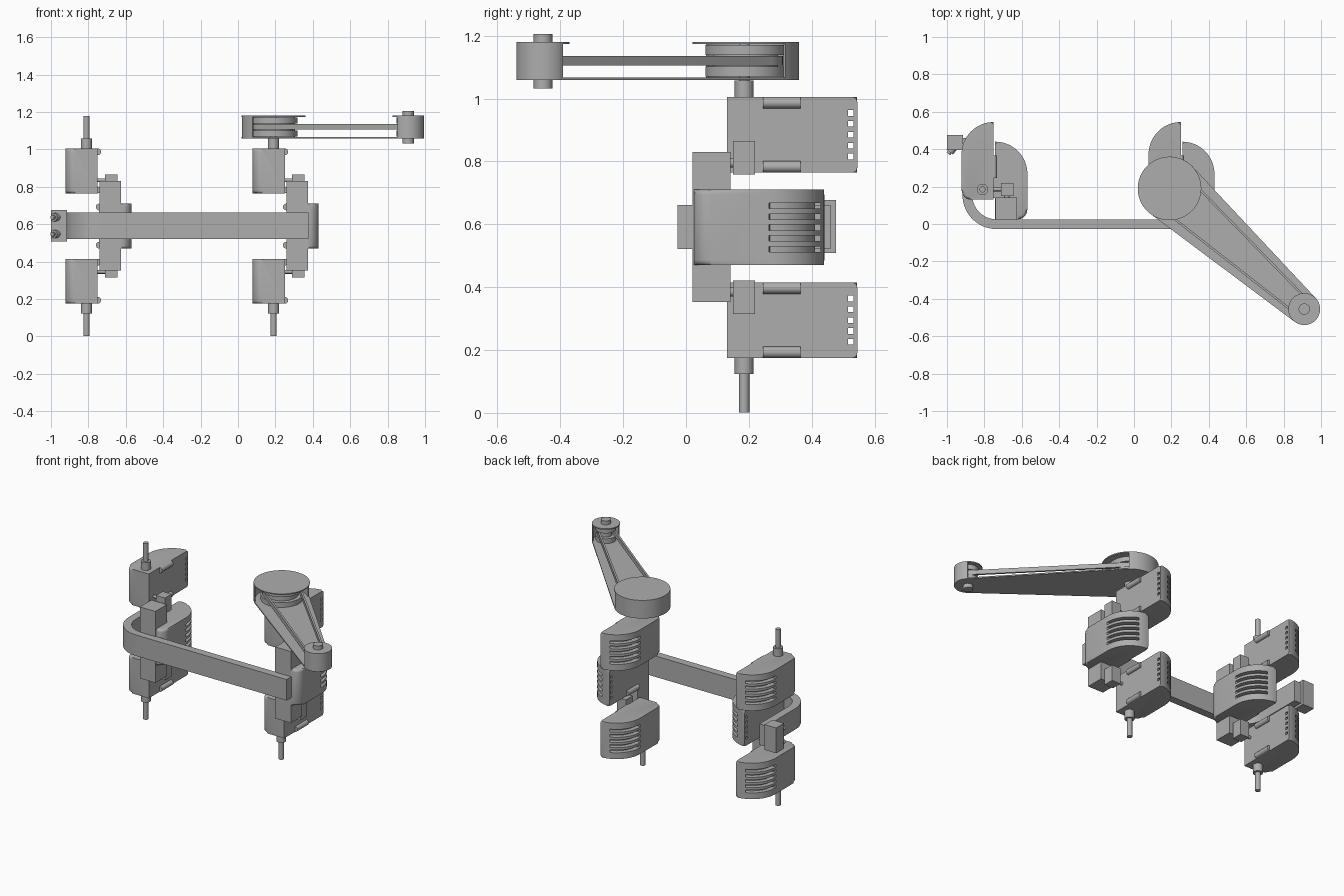
import bpy, bmesh, math
from mathutils import Vector, Matrix

if "Cube" in bpy.data.objects:
    bpy.data.objects.remove(bpy.data.objects["Cube"])

grey = bpy.data.materials.new("plain grey")
grey.diffuse_color = (0.42, 0.42, 0.42, 1)
grey.use_nodes = True
grey.node_tree.nodes["Principled BSDF"].inputs["Base Color"].default_value = grey.diffuse_color


def finish(name, bm, smooth=True):
    bmesh.ops.recalc_face_normals(bm, faces=bm.faces)
    mesh = bpy.data.meshes.new(name)
    bm.to_mesh(mesh)
    bm.free()
    mesh.materials.append(grey)
    ob = bpy.data.objects.new(name, mesh)
    bpy.context.collection.objects.link(ob)
    if smooth:
        shade(ob)
    return ob


def select(ob):
    bpy.ops.object.select_all(action='DESELECT')
    ob.select_set(True)
    bpy.context.view_layer.objects.active = ob


def shade(ob):
    select(ob)
    bpy.ops.object.shade_smooth_by_angle(angle=math.radians(35))


def add_prism(bm, pts, z0, z1):
    low = [bm.verts.new((x, y, z0)) for x, y in pts]
    top = [bm.verts.new((x, y, z1)) for x, y in pts]
    n = len(pts)
    bm.faces.new(low[::-1])
    bm.faces.new(top)
    for i in range(n):
        j = (i + 1) % n
        bm.faces.new((low[i], low[j], top[j], top[i]))


def prism(name, pts, z0, z1):
    bm = bmesh.new()
    add_prism(bm, pts, z0, z1)
    return finish(name, bm)


def box(name, x0, x1, y0, y1, z0, z1):
    return prism(name, [(x0, y0), (x1, y0), (x1, y1), (x0, y1)], z0, z1)


def arc(cx, cy, r, a0, a1, n=16, ry=None):
    ry = r if ry is None else ry
    out = []
    for i in range(n + 1):
        a = math.radians(a0 + (a1 - a0) * i / n)
        out.append((cx + r * math.cos(a), cy + ry * math.sin(a)))
    return out


def disc(name, x, y, r, z0, z1, n=32):
    return prism(name, arc(x, y, r, 0, 360 - 360 / n, n - 1), z0, z1)


def rod(name, a, b, r, n=16):
    a, b = Vector(a), Vector(b)
    bm = bmesh.new()
    rot = (b - a).to_track_quat('Z', 'Y').to_matrix().to_4x4()
    bmesh.ops.create_cone(bm, cap_ends=True, segments=n, radius1=r, radius2=r,
                          depth=(b - a).length,
                          matrix=Matrix.Translation((a + b) / 2) @ rot)
    return finish(name, bm)


def motor_housing(name, xf, y0, zc, s):
    """Rounded cover with a flat face at x = xf, bulging towards s."""
    place = lambda pts: [(xf + s * u, y0 + v) for u, v in pts]
    z0, z1 = zc - 0.12, zc + 0.12
    profile = [(0, 0)] + arc(0.122, 0.055, 0.05, -90, 0, 6, 0.055) \
        + arc(0, 0.243, 0.172, 0, 90, 20)
    bm = bmesh.new()
    add_prism(bm, place(profile), z0, z1)
    # soften the rim of the curved cover only
    rim = [e for e in bm.edges
           if abs(e.verts[0].co.z - e.verts[1].co.z) < 1e-5
           and max(abs(v.co.x - xf) for v in e.verts) > 0.125 or
           (abs(e.verts[0].co.z - e.verts[1].co.z) < 1e-5
            and min(v.co.y for v in e.verts) > y0 + 0.25)]
    bmesh.ops.bevel(bm, geom=rim, offset=0.016, segments=3, profile=0.5,
                    affect='EDGES', clamp_overlap=True)
    body = finish(name, bm, False)
    # five cooling slots wrapping the curve
    a = 38
    inner = arc(0, 0.243, 0.142, 0, 90, 16)
    inner = [p for p in inner if p[1] <= 0.4]
    outer = [(-0.02, 0.403), (0.1, 0.403), (0.2, 0.36), (0.2, 0.235)]
    bm = bmesh.new()
    for k in range(-2, 3):
        z = zc + k * 0.0345
        add_prism(bm, place(inner + [(-0.02, 0.385)] + outer), z - 0.009, z + 0.009)
    cutter = finish("slot_cutter", bm, False)
    cutter.hide_render = True
    select(body)
    mod = body.modifiers.new("slots", 'BOOLEAN')
    mod.operation, mod.object, mod.solver = 'DIFFERENCE', cutter, 'EXACT'
    bpy.ops.object.modifier_apply(modifier=mod.name)
    bpy.data.objects.remove(cutter)
    shade(body)
    # snap clips on the flat face
    for z in (z0 + 0.018, z1 - 0.018):
        rod(name + "_clip", (xf, y0 + 0.115, z), (xf, y0 + 0.235, z), 0.018)


def joint_unit(side, dx):
    # upper and lower motors with stepped shafts
    sx, sy = dx - 0.81, 0.185
    for tag, zc, d in (("upper", 0.885, 1), ("lower", 0.295, -1)):
        motor_housing(f"{side}_{tag}_motor", dx - 0.75, 0.13, zc, -1)
        e = zc + d * 0.12
        rod(f"{side}_{tag}_shaft_collar", (sx, sy, e - d * 0.01),
            (sx, sy, e + d * 0.052), 0.03, 24)
        rod(f"{side}_{tag}_shaft", (sx, sy, e), (sx, sy, e + d * 0.173), 0.0165, 20)
        # sensor block and the pins holding it
        zb = 0.59 + d * 0.222
        box(f"{side}_{tag}_sensor", dx - 0.71, dx - 0.645, 0.15, 0.22,
            zb - 0.053, zb + 0.053)
        rod(f"{side}_{tag}_sensor_stem", (dx - 0.68, 0.13, 0.59 + d * 0.205),
            (dx - 0.68, 0.16, 0.59 + d * 0.205), 0.014)
        rod(f"{side}_{tag}_sensor_pin", (dx - 0.76, 0.185, 0.59 + d * 0.245),
            (dx - 0.70, 0.185, 0.59 + d * 0.245), 0.01)
    # middle motor and upright bracket
    motor_housing(f"{side}_middle_motor", dx - 0.742, 0.025, 0.59, 1)
    box(f"{side}_bracket", dx - 0.74, dx - 0.625, 0.021, 0.142, 0.353, 0.83)


joint_unit("left", 0)
joint_unit("right", 1)

# curved link bar
outer = arc(-0.735, 0.155, 0.182, 270, 180, 20)
inner = arc(-0.735, 0.155, 0.13, 180, 270, 20)
prism("link_bar", [(0.378, -0.027)] + outer + [(-0.917, 0.46), (-0.865, 0.46)]
      + inner + [(0.378, 0.025)], 0.522, 0.662)

# end block with two angled screws
box("end_block", -1.0, -0.915, 0.395, 0.477, 0.508, 0.677)
for z in (0.547, 0.637):
    rod("end_screw", (-0.95, 0.43, z), (-0.985, 0.385, z), 0.022)
    rod("end_screw_tip", (-0.95, 0.43, z), (-0.993, 0.375, z), 0.012)

# swing arm: base plate around both pulleys
B, S = Vector((0.19, 0.19)), Vector((0.91, -0.455))
ang = math.degrees(math.atan2(S.y - B.y, S.x - B.x))


def hull(rb, rs):
    t = math.degrees(math.acos((rb - rs) / (S - B).length))
    return arc(B.x, B.y, rb, ang + t, ang + 360 - t, 40) \
        + arc(S.x, S.y, rs, ang - t, ang + t, 24)


prism("arm_plate", hull(0.17, 0.085), 1.059, 1.067)

# end covers, pulleys and pins
for tag, c, r, rp, back in (("big", B, 0.17, 0.128, 180), ("small", S, 0.085, 0.062, 0)):
    a = ang + back
    disc(tag + "_cover_top", c.x, c.y, r, 1.173, 1.18, 64)
    prism(tag + "_cover_wall", arc(c.x, c.y, r, a - 90, a + 90, 32)
          + arc(c.x, c.y, r - 0.008, a + 90, a - 90, 32), 1.06, 1.178)
    disc(tag + "_pulley_core", c.x, c.y, rp - 0.025, 1.075, 1.165, 48)
    for z0, z1 in ((1.07, 1.102), (1.138, 1.17)):
        disc(tag + "_pulley_flange", c.x, c.y, rp, z0, z1, 48)
disc("arm_pin", S.x, S.y, 0.03, 1.032, 1.206, 24)

# belt loop around both pulleys
bm = bmesh.new()
loops = [[bm.verts.new((x, y, z)) for x, y in hull(rb, rs)]
         for rb, rs, z in ((0.118, 0.053, 1.105), (0.118, 0.053, 1.135),
                           (0.106, 0.041, 1.135), (0.106, 0.041, 1.105))]
n = len(loops[0])
for k in range(4):
    p, q = loops[k], loops[(k + 1) % 4]
    for i in range(n):
        j = (i + 1) % n
        bm.faces.new((p[i], p[j], q[j], q[i]))
finish("drive_belt", bm)
